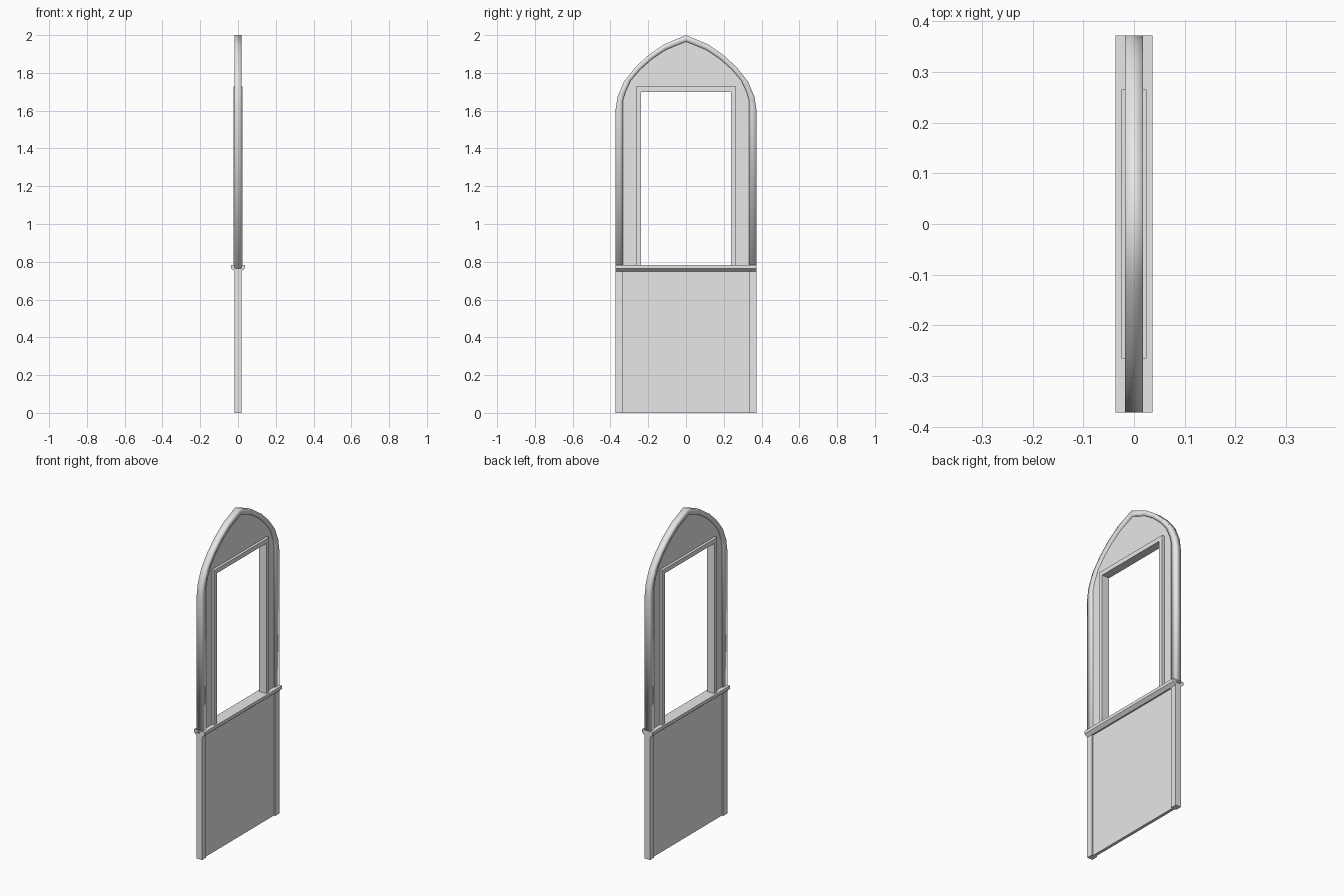
import bpy, bmesh

cube = bpy.data.objects.get("Cube")
if cube:
    bpy.data.objects.remove(cube, do_unlink=True)

grey = bpy.data.materials.new("light grey")
grey.use_nodes = True
grey.diffuse_color = (0.8, 0.8, 0.8, 1)
grey.node_tree.nodes["Principled BSDF"].inputs["Base Color"].default_value = (0.8, 0.8, 0.8, 1)


def finish(name, bm, smooth=False):
    bmesh.ops.remove_doubles(bm, verts=bm.verts, dist=0.0001)
    bmesh.ops.recalc_face_normals(bm, faces=bm.faces)
    for f in bm.faces:
        f.smooth = smooth
    mesh = bpy.data.meshes.new(name)
    bm.to_mesh(mesh)
    bm.free()
    mesh.materials.append(grey)
    obj = bpy.data.objects.new(name, mesh)
    bpy.context.collection.objects.link(obj)
    return obj


def slab(name, outline, half):
    """Extrude a y-z outline through the thickness."""
    bm = bmesh.new()
    face = bm.faces.new([bm.verts.new((-half, y, z)) for y, z in outline])
    new = bmesh.ops.extrude_face_region(bm, geom=[face])["geom"]
    verts = [v for v in new if isinstance(v, bmesh.types.BMVert)]
    bmesh.ops.translate(bm, verts=verts, vec=(2 * half, 0, 0))
    return finish(name, bm)


def band(name, outer, inner, half, smooth=False):
    """Sweep a rectangular section between two matching y-z paths."""
    bm = bmesh.new()
    rings = [[bm.verts.new((x, *p)) for x, p in
              ((-half, a), (half, a), (half, b), (-half, b))]
             for a, b in zip(outer, inner)]
    for r, s in zip(rings, rings[1:]):
        for i in range(4):
            j = (i + 1) % 4
            bm.faces.new((r[i], r[j], s[j], s[i]))
    bm.faces.new(rings[0])
    bm.faces.new(rings[-1])
    return finish(name, bm, smooth)


def mirrored(path):
    """Complete a half path that ends on the centre line."""
    return path + [(-y, z) for y, z in reversed(path[:-1])]


W, IN, RAIL = 0.372, 0.333, 0.765
outer = mirrored([(W, RAIL), (W, 1.61), (.362, 1.675), (.328, 1.755), (.268, 1.83),
                  (.2, 1.893), (.118, 1.95), (0, 2)])
inner = mirrored([(IN, RAIL), (IN, 1.655), (.322, 1.695), (.292, 1.76), (.24, 1.82),
                  (.178, 1.875), (.105, 1.923), (0, 1.966)])

# Pointed arch frame and its straight lower posts
band("arch_frame", outer, inner, 0.018, smooth=True)
for side, s in (("left", 1), ("right", -1)):
    slab(side + "_lower_post", [(s * y, z) for y, z in
         ((IN, 0), (W, 0), (W, RAIL), (IN, RAIL))], 0.018)

# Thin panels: solid below, cut for the window above
slab("lower_panel", [(-IN, 0), (IN, 0), (IN, RAIL), (-IN, RAIL)], 0.009)
opening = [(-0.25, RAIL), (-0.25, 1.71), (0.25, 1.71), (0.25, RAIL)]
slab("upper_panel", inner + opening, 0.009)

# Window casing
casing_out = [(0.265, RAIL), (0.265, 1.727), (-0.265, 1.727), (-0.265, RAIL)]
casing_in = [(0.238, RAIL), (0.238, 1.70), (-0.238, 1.70), (-0.238, RAIL)]
band("window_casing", casing_out, casing_in, 0.025)

# Sill rail with a chamfered underside
bm = bmesh.new()
profile = [(-.018, .749), (.018, .749), (.036, .765), (.036, .784), (-.036, .784), (-.036, .765)]
ends = [[bm.verts.new((x, y, z)) for x, z in profile] for y in (-W, W)]
for e in ends:
    bm.faces.new(e)
for i in range(len(profile)):
    j = (i + 1) % len(profile)
    bm.faces.new((ends[0][i], ends[0][j], ends[1][j], ends[1][i]))
finish("sill_rail", bm)
